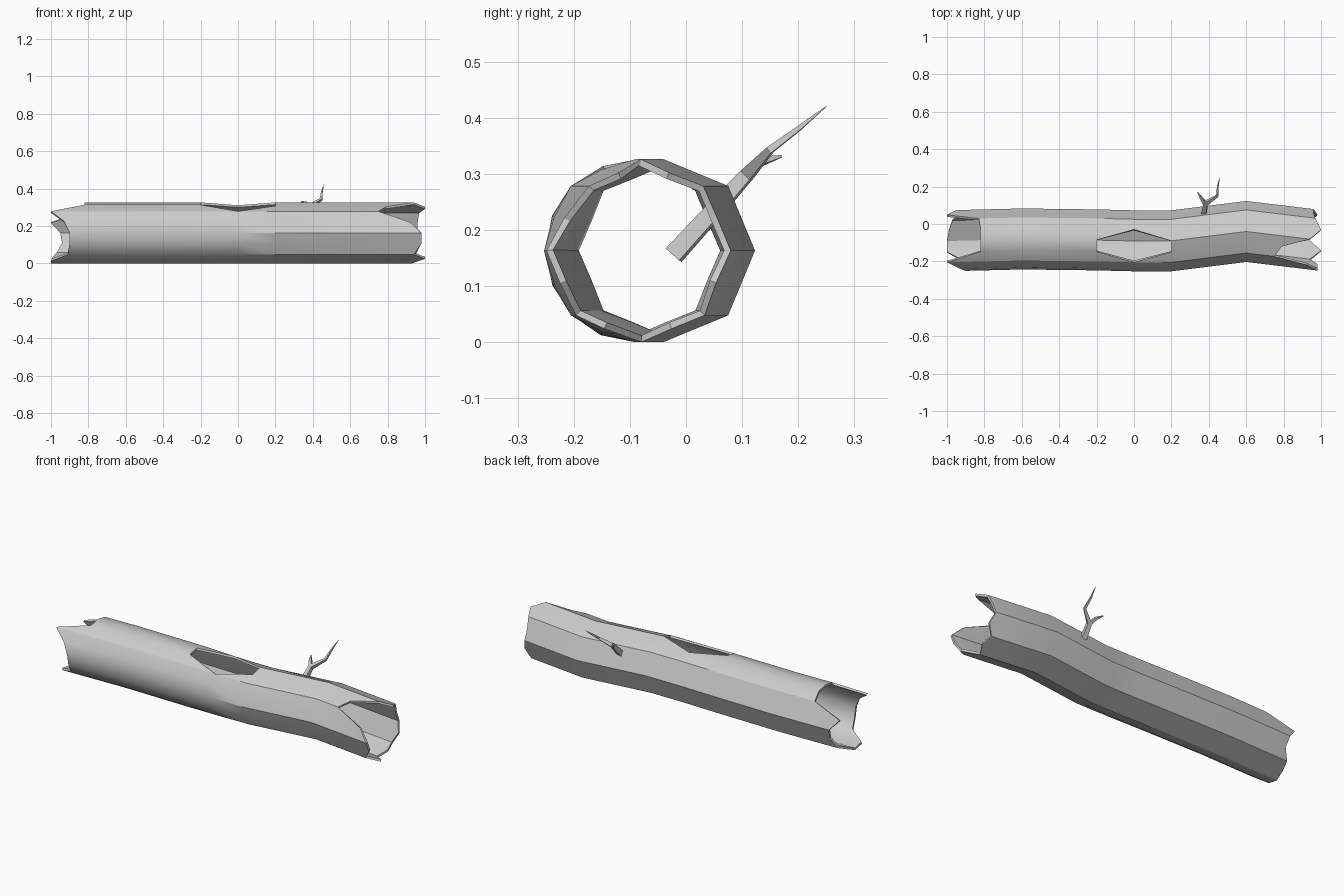
import bpy
import bmesh
from math import cos, sin, pi, radians
from mathutils import Vector

if "Cube" in bpy.data.objects:
    bpy.data.objects.remove(bpy.data.objects["Cube"], do_unlink=True)

grey = bpy.data.materials.new("weathered grey")
grey.use_nodes = True
grey.diffuse_color = (0.6, 0.6, 0.6, 1)
grey.node_tree.nodes["Principled BSDF"].inputs["Base Color"].default_value = (0.6, 0.6, 0.6, 1)

SIDES = 16
RADIUS = 0.163
WALL = 0.012
# Trunk stations: x, sideways drift
PATH = [(-1, -.09), (-.6, -.08), (-.2, -.085), (0, -.09), (.2, -.09), (.6, -.04), (1, -.088)]
# Torn ends: reach along x, starting at the back and going over the top
LEFT_TEAR = [-.95, -1, -.83, -.82, -.82, -.82, -1, -.93, -.9, -.9, -.91, -1, -1, -.99, -.97, -.94]
RIGHT_TEAR = [.96, .96, .97, 1, .94, .79, .75, .92, .98, .98, .94, 1, .93, .96, .95, .98]


def new_object(name, bm):
    mesh = bpy.data.meshes.new(name)
    bm.to_mesh(mesh)
    bm.free()
    mesh.materials.append(grey)
    obj = bpy.data.objects.new(name, mesh)
    bpy.context.collection.objects.link(obj)
    bpy.ops.object.select_all(action='DESELECT')
    bpy.context.view_layer.objects.active = obj
    obj.select_set(True)
    return obj


def drift(x):
    for (x0, y0), (x1, y1) in zip(PATH, PATH[1:]):
        if x <= x1:
            return y0 + (y1 - y0) * (x - x0) / (x1 - x0)
    return PATH[-1][1]


def trunk_point(x, i):
    # Octagon, rounded out on the front and top towards the left-hand end
    a = 2 * pi * i / SIDES
    r = RADIUS
    if i % 2:
        roundness = min(1, max(0, (0.6 - x) / 0.8)) if 3 <= i <= 12 else 0
        r *= cos(pi / 8) + (1 - cos(pi / 8)) * roundness
    return (x, drift(x) + r * cos(a), RADIUS + r * sin(a))


# Hollow trunk
bm = bmesh.new()
stations = [LEFT_TEAR] + [[x] * SIDES for x, _ in PATH[1:-1]] + [RIGHT_TEAR]
rings = [[bm.verts.new(trunk_point(x, i)) for i, x in enumerate(xs)] for xs in stations]
for s in range(len(rings) - 1):
    for i in range(SIDES):
        j = (i + 1) % SIDES
        quad = [rings[s][i], rings[s + 1][i], rings[s + 1][j], rings[s][j]]
        # Six-sided opening in the top, its corners cut across the quads
        if s in (2, 3) and i == 4:
            continue
        if s in (2, 3) and i in (3, 5):
            inner = j if i == 3 else i
            middle = rings[3][inner]
            quad.remove(middle)
        bm.faces.new(quad)
bm.edges.ensure_lookup_table()
hard = {v for ring in rings for v in (ring[6], ring[14])}
for e in bm.edges:
    if e.verts[0] in hard and e.verts[1] in hard and abs(e.verts[0].co.x - e.verts[1].co.x) > 0.05:
        e.smooth = False
bm.verts.ensure_lookup_table()
for v in [v for v in bm.verts if not v.link_faces]:
    bm.verts.remove(v)
bmesh.ops.recalc_face_normals(bm, faces=bm.faces)
probe = max(bm.faces, key=lambda f: f.calc_center_median().z)
if probe.normal.z < 0:
    bmesh.ops.reverse_faces(bm, faces=bm.faces)
trunk = new_object("hollow_trunk", bm)
shell = trunk.modifiers.new("wall", 'SOLIDIFY')
shell.thickness = WALL
shell.offset = -1
bpy.ops.object.modifier_apply(modifier="wall")
bpy.ops.object.shade_smooth_by_angle(angle=radians(30), keep_sharp_edges=True)


# Tapered four-sided twigs
def twig(name, path):
    bm = bmesh.new()
    pts = [Vector(p[:3]) for p in path]
    loops = []
    for k, p in enumerate(pts):
        d = (pts[min(k + 1, len(pts) - 1)] - pts[max(k - 1, 0)]).normalized()
        u = d.cross(Vector((1, 0, 0))).normalized()
        w = d.cross(u)
        r = path[k][3]
        loops.append([bm.verts.new(p + r * (u * cos(a) + w * sin(a)))
                      for a in (pi * n / 2 + pi / 5 for n in range(4))])
    for a, b in zip(loops, loops[1:]):
        for n in range(4):
            m = (n + 1) % 4
            bm.faces.new((a[n], a[m], b[m], b[n]))
    bm.faces.new(loops[0])
    bm.faces.new(loops[-1])
    bmesh.ops.recalc_face_normals(bm, faces=bm.faces)
    new_object(name, bm)
    bpy.ops.object.shade_smooth_by_angle(angle=radians(30))


twig("branch", [(.37, -.022, .155, .023), (.375, .06, .245, .02), (.382, .11, .3, .016),
                (.445, .15, .343, .009), (.448, .2, .38, .006), (.458, .25, .42, .001)])
twig("side_twig", [(.382, .105, .295, .013), (.362, .135, .322, .01), (.34, .17, .331, .003)])
